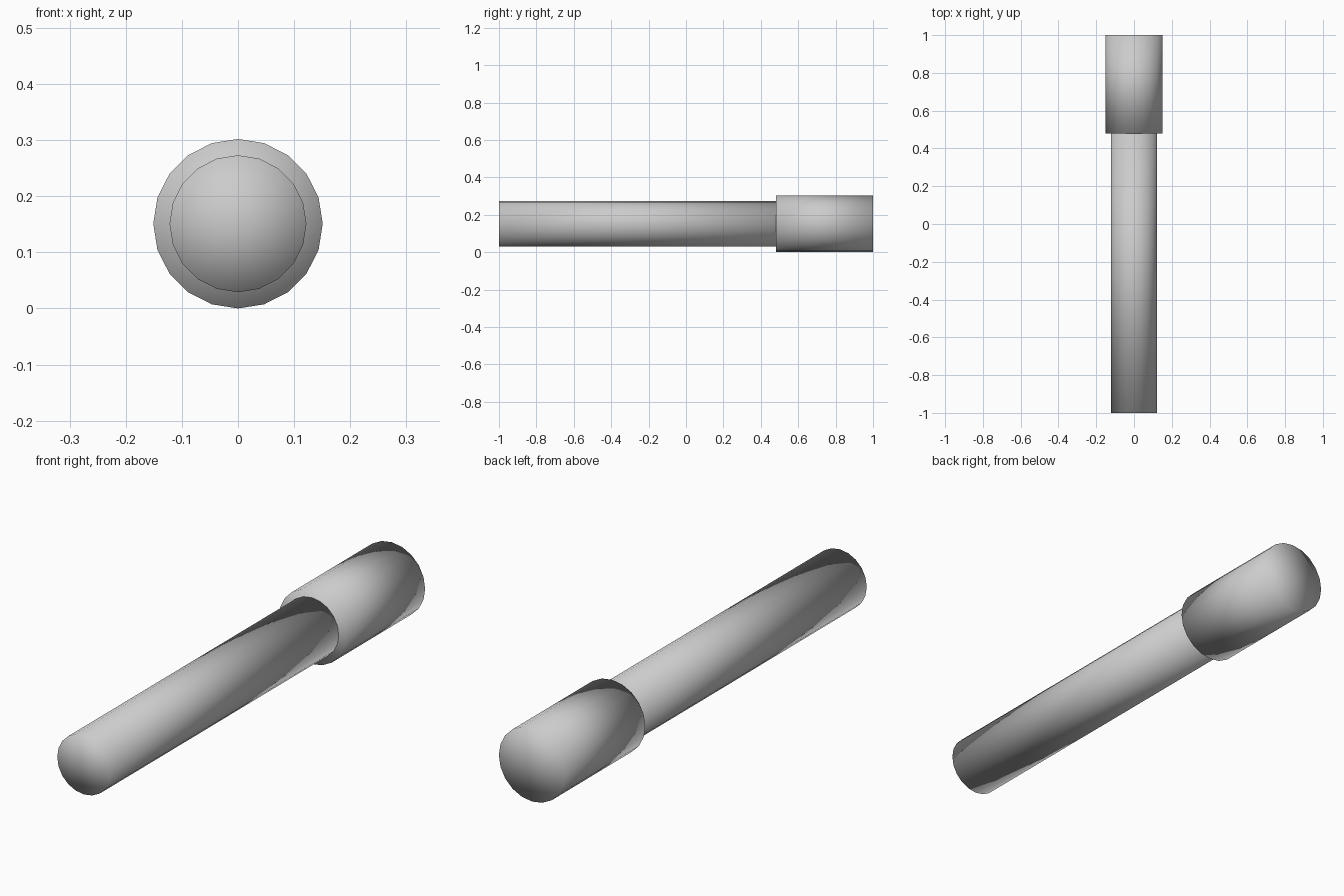
import bpy
import math

if "Cube" in bpy.data.objects:
    bpy.data.objects.remove(bpy.data.objects["Cube"])


def rod(name, radius, y0, y1, z=0.151):
    """Closed 20-sided cylinder lying along y, smooth shaded all over."""
    bpy.ops.mesh.primitive_cylinder_add(
        vertices=20, radius=radius, depth=y1 - y0, end_fill_type='TRIFAN',
        location=(0, (y0 + y1) / 2, z), rotation=(math.pi / 2, 0, 0))
    obj = bpy.context.object
    obj.name = name
    bpy.ops.object.transform_apply(location=False, rotation=True, scale=True)
    bpy.ops.object.shade_smooth()
    return obj


# Slim shaft at the front, thicker sleeve at the back
rod("shaft", 0.122, -1.0, 0.48)
rod("sleeve", 0.151, 0.48, 1.0)
